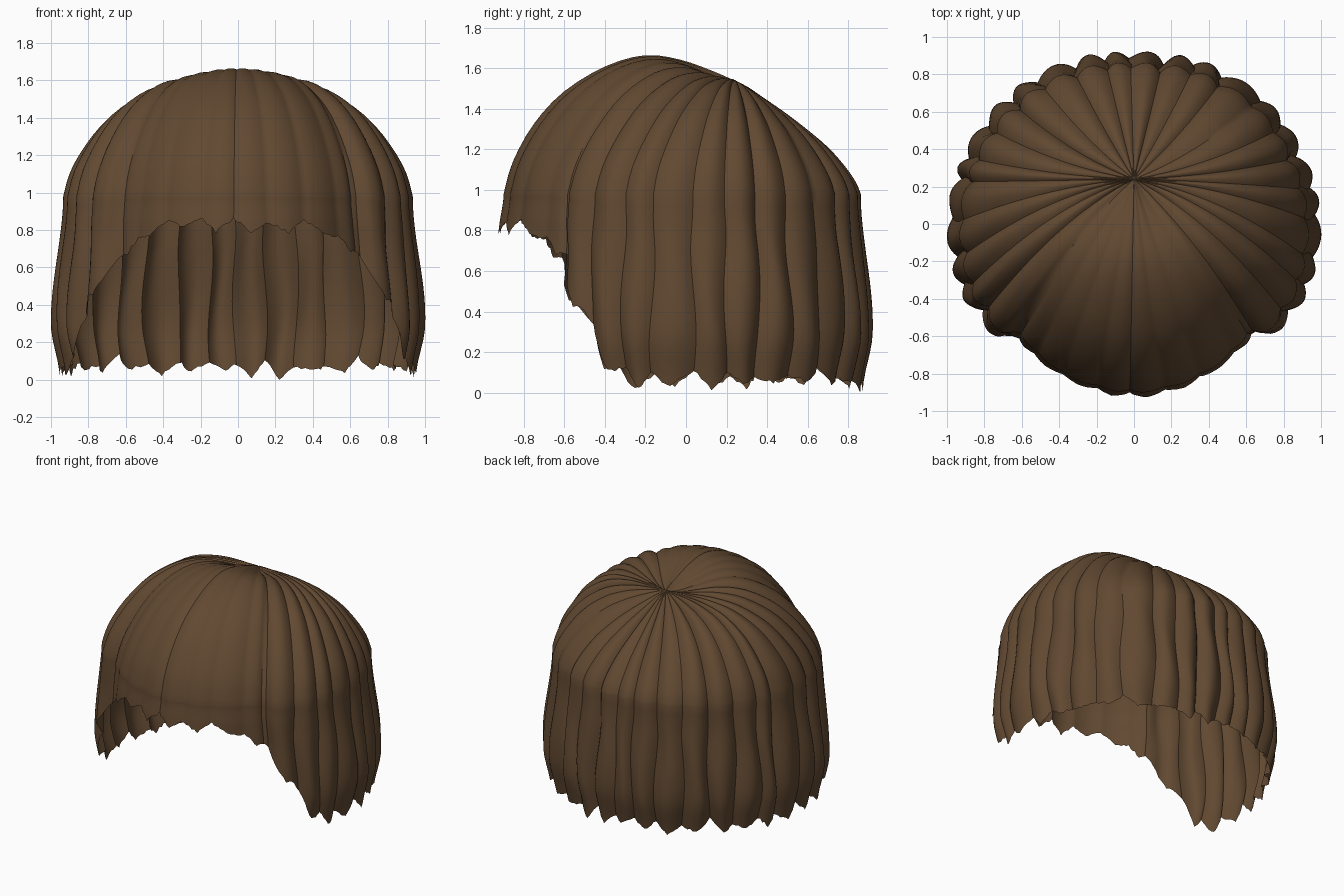
import bpy, bmesh, math, random
from mathutils import Vector

random.seed(4)
cube = bpy.data.objects.get("Cube")
if cube:
    bpy.data.objects.remove(cube, do_unlink=True)

CROWN = Vector((0, 0.24, 1.54))
WALL_TOP = 0.98
COLS_PER_LOCK, WALL_ROWS = 10, 16

# Dome heights from crown (t=0) to wall (t=1), towards front, side and back
T = [0, .1, .24, .39, .56, .74, .87, .96, 1]
FRONT = [1.54, 1.59, 1.645, 1.665, 1.61, 1.485, 1.325, 1.14, .98]
SIDE = [1.54, 1.545, 1.55, 1.54, 1.50, 1.395, 1.255, 1.11, .98]
BACK = [1.54, 1.51, 1.45, 1.385, 1.305, 1.21, 1.12, 1.04, .98]
# Wall radius and hem height by degrees away from the front
RIM = [(0, .905), (25, .885), (46, .85), (50, .92), (65, .945), (90, .935), (135, .91), (180, .86)]
HEM = [(0, .82), (28, .79), (40, .71), (46, .65), (50.5, .49), (56, .42), (60, .26),
       (64, .14), (69, .08), (74, .04), (180, .03)]


def lookup(table, x):
    for (x0, y0), (x1, y1) in zip(table, table[1:]):
        if x <= x1:
            return y0 + (y1 - y0) * (x - x0) / (x1 - x0)
    return table[-1][1]


def smooth(x):
    x = min(1, max(0, x))
    return x * x * (3 - 2 * x)


def refine(values, steps=3):
    """Catmull-Rom subdivision of a list of numbers."""
    out = []
    for i in range(len(values) - 1):
        a, b, c, d = (values[min(max(i + k, 0), len(values) - 1)] for k in (-1, 0, 1, 2))
        for s in range(steps):
            u = s / steps
            out.append(b + u / 2 * (c - a + u * (2 * a - 5 * b + 4 * c - d + u * (3 * (b - c) + d - a))))
    return out + [values[-1]]


dome_t, dome_f, dome_s, dome_b = map(refine, (T, FRONT, SIDE, BACK))

# Lock boundaries: fringe between -48 and 48 degrees, long hair around the rest
edges = [-48 + 12 * i for i in range(8)] + [48 + 11 * i for i in range(24)]
edges = [e if e in (-48, 48) else e + random.uniform(-2, 2) for e in edges]
notch = [random.uniform(.03, .10) for _ in edges]
tip = [random.uniform(-.03, .02) for _ in edges]
depth = [random.uniform(.5, 1.1) for _ in edges]


def column(lock, u):
    """Points of one strand line, from just below the crown to the hem."""
    n = len(edges)
    start = edges[lock]
    end = edges[lock + 1] if lock + 1 < n else edges[0] + 360
    deg = start + u * (end - start)
    away = abs((deg + 180) % 360 - 180)
    ang = math.radians(deg)
    c, s = math.cos(ang), math.sin(ang)
    wf, wb = max(0, c) ** 1.4, max(0, -c) ** 2
    ws = 1 - wf - wb
    diagonal = math.sin(2 * ang) ** 2 if c > 0 else 0
    rim = lookup(RIM, away)
    long_hair = smooth((away - 38) / 20)
    side = 1 - math.sin(math.pi * u) ** .9
    # Neighbouring locks share the same groove depth at their boundary
    cut = depth[lock] + (depth[(lock + 1) % n] - depth[lock]) * u
    groove = side * cut * (.02 + .026 * long_hair)
    pts = []
    # Dome rows: side strands drop sideways first, then sweep forward
    for t, f, sd, b in zip(dome_t[1:], dome_f[1:], dome_s[1:], dome_b[1:]):
        ty = t + (t * t - t) * .7 * ws
        # Fuller temples, flatter beside the crown
        full = -.035 * diagonal * math.sin(2 * math.pi * t ** .7)
        p = Vector((t * rim * s, CROWN.y + ty * (-rim * c - CROWN.y), f * wf + sd * ws + b * wb + full))
        inward = (Vector((0, 0, .75 + .23 * t)) - p).normalized()
        pts.append(p + inward * groove * t ** .8)
    # Wall rows down to the jagged hem
    peak = 1 - abs(2 * u - 1)
    jag = notch[lock] * max(0, 1 - 2 * u) + notch[(lock + 1) % n] * max(0, 2 * u - 1)
    jag *= .6 + .4 * long_hair
    hem = lookup(HEM, away) + jag + tip[lock] * peak + random.uniform(-.008, .008)
    hem = max(0, hem)
    for i in range(1, WALL_ROWS + 1):
        z = WALL_TOP + (hem - WALL_TOP) * i / WALL_ROWS
        drop = WALL_TOP - z
        flare = (.067 - .007 * wb - .03 * diagonal) * smooth(drop / .65) - .05 * smooth((.3 - z) / .3)
        flare += .012 * smooth(drop / .15) * wf
        r = rim + flare - groove * (1 + .3 * smooth(drop / .5))
        sway = math.radians(.8) * math.sin(7 * z + deg * .2) * smooth(drop / .3)
        pts.append(Vector((r * math.sin(ang + sway), -r * math.cos(ang + sway), z)))
    return pts


# Hair sheet: strand columns joined into a shell around the crown
bm = bmesh.new()
crown = bm.verts.new(CROWN)
cols = [[bm.verts.new(p) for p in column(k, j / COLS_PER_LOCK)]
        for k in range(len(edges)) for j in range(COLS_PER_LOCK)]
for i, a in enumerate(cols):
    b = cols[(i + 1) % len(cols)]
    bm.faces.new((crown, a[0], b[0]))
    for r in range(len(a) - 1):
        bm.faces.new((a[r], a[r + 1], b[r + 1], b[r]))
mesh = bpy.data.meshes.new("hair")
bm.to_mesh(mesh)
bm.free()
hair = bpy.data.objects.new("hair", mesh)
bpy.context.collection.objects.link(hair)

# Brown hair colour
brown = bpy.data.materials.new("brown hair")
brown.use_nodes = True
color = (.12, .066, .031, 1)
brown.diffuse_color = color
brown.node_tree.nodes["Principled BSDF"].inputs["Base Color"].default_value = color
mesh.materials.append(brown)

bpy.ops.object.select_all(action='DESELECT')
hair.select_set(True)
bpy.context.view_layer.objects.active = hair
bpy.ops.object.shade_smooth_by_angle(angle=math.radians(40))
